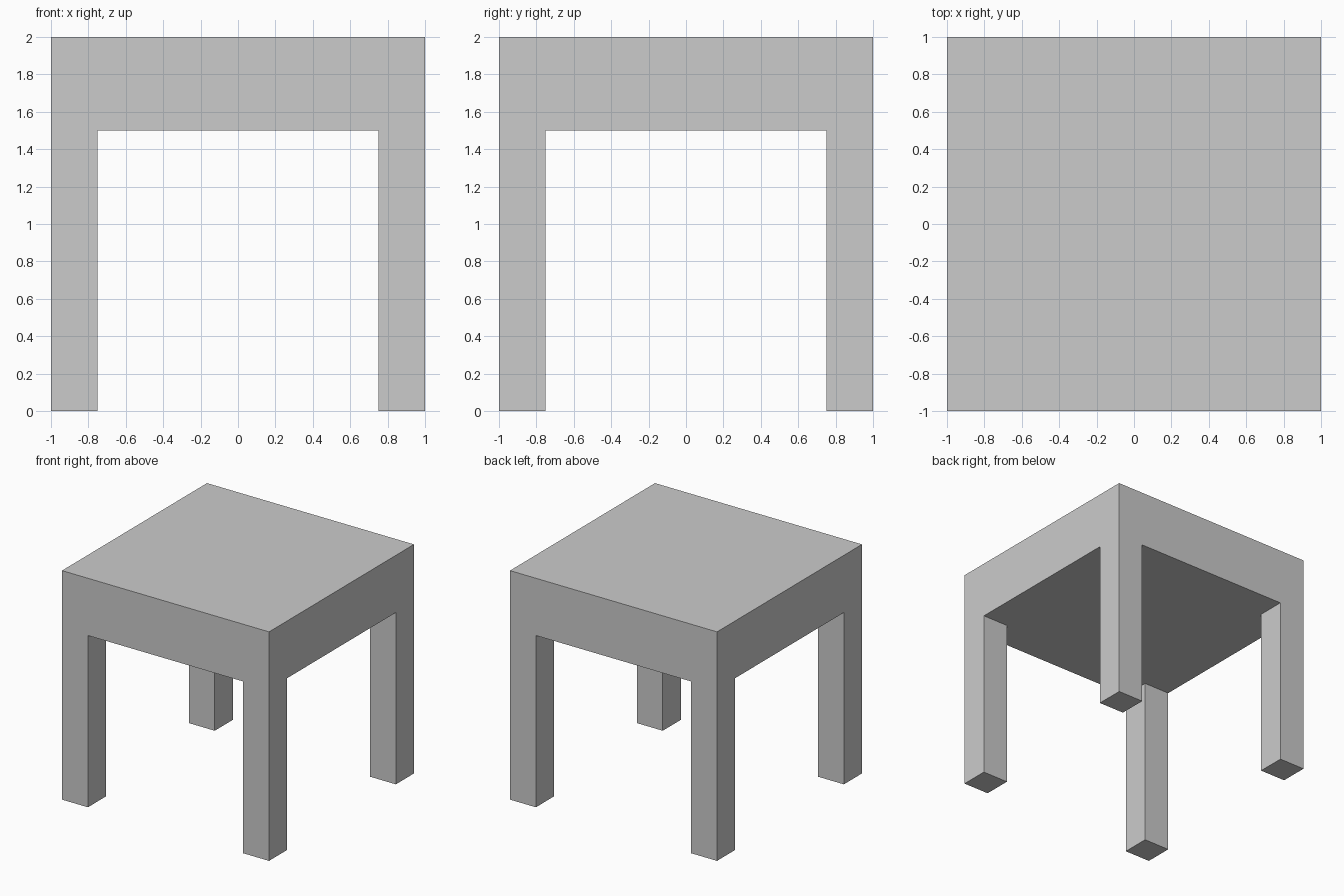
import bpy, bmesh
from mathutils import Matrix, Vector

if "Cube" in bpy.data.objects:
    bpy.data.objects.remove(bpy.data.objects["Cube"])

HALF, INNER = 1.0, 0.75        # half width, inner leg edge
TOP, UNDER = 2.0, 1.5          # slab heights

bm = bmesh.new()

# Thick table top
bmesh.ops.create_cube(bm, size=1, matrix=Matrix.Translation((0, 0, (TOP + UNDER) / 2))
                      @ Matrix.Diagonal((2 * HALF, 2 * HALF, TOP - UNDER, 1)))

# Loop cuts that mark out the square legs at the corners
for axis in (Vector((1, 0, 0)), Vector((0, 1, 0))):
    for side in (-1, 1):
        bmesh.ops.bisect_plane(bm, geom=bm.verts[:] + bm.edges[:] + bm.faces[:],
                               plane_co=axis * side * INNER, plane_no=axis)

# Legs pulled down from the four underside corners
bm.normal_update()
corners = []
for f in bm.faces:
    c = f.calc_center_median()
    if f.normal.z < -0.9 and abs(c.x) > INNER and abs(c.y) > INNER:
        corners.append(f)
feet = bmesh.ops.extrude_discrete_faces(bm, faces=corners)["faces"]
for v in {v for f in feet for v in f.verts}:
    v.co.z = 0
bmesh.ops.recalc_face_normals(bm, faces=bm.faces[:])

mesh = bpy.data.meshes.new("table")
bm.to_mesh(mesh)
bm.free()
bpy.context.collection.objects.link(bpy.data.objects.new("table", mesh))
